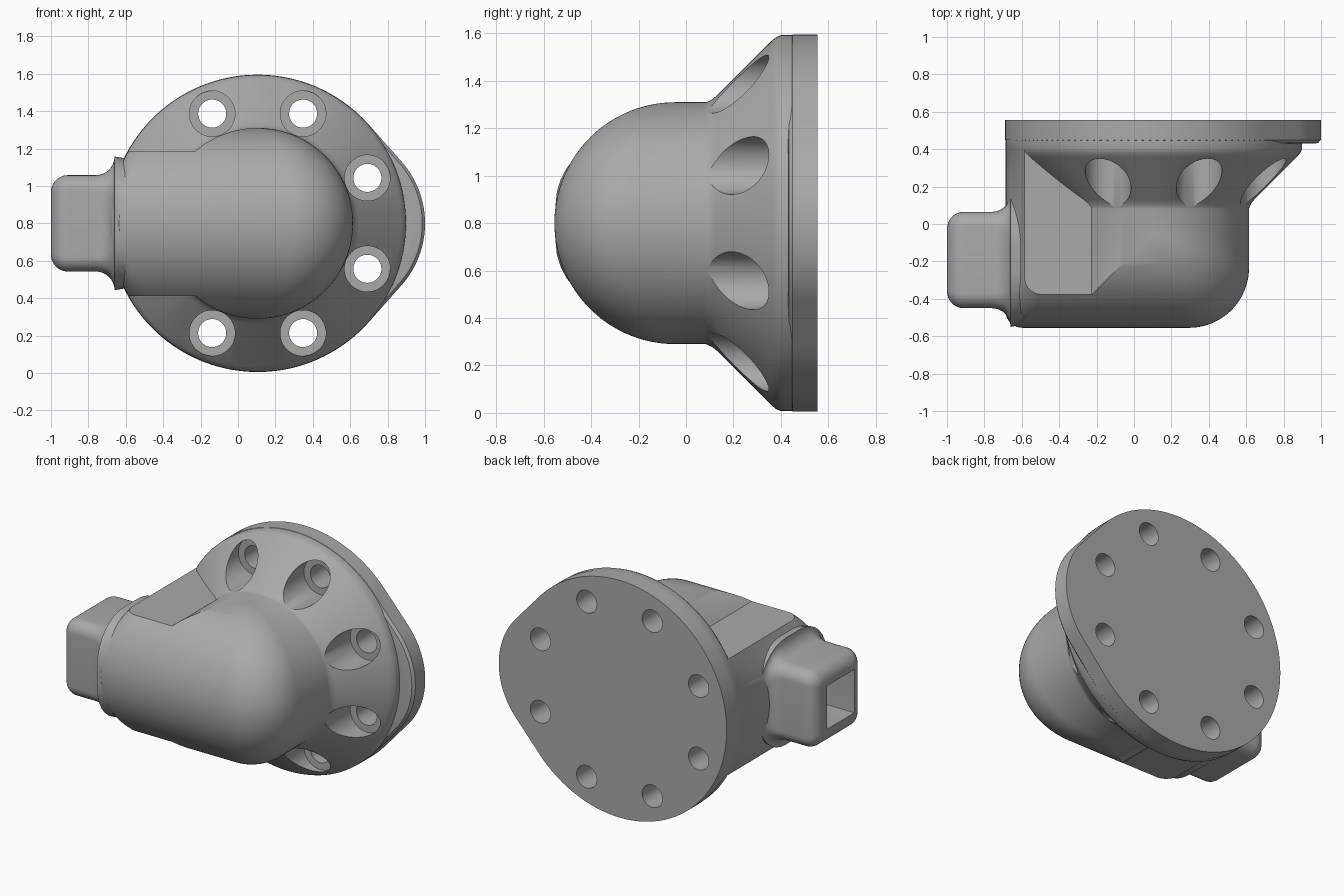
import bpy, bmesh
from math import sin, cos, pi, sqrt, radians

cube = bpy.data.objects.get("Cube")
if cube:
    bpy.data.objects.remove(cube)

CX, CZ = 0.105, 0.8          # main axis, running along y
DOME_R, FLANGE_R = 0.51, 0.795
DOME_Y = -0.045              # axis of the rounded front

metal = bpy.data.materials.new("cast_grey")
metal.use_nodes = True
GREY = (0.4, 0.4, 0.4, 1)
metal.diffuse_color = GREY
metal.node_tree.nodes["Principled BSDF"].inputs["Base Color"].default_value = GREY


def loft(name, rings, cap=True):
    """Skin a closed solid over rings of equal length."""
    bm = bmesh.new()
    loops = [[bm.verts.new(p) for p in ring] for ring in rings]
    n = len(loops[0])
    for a, b in zip(loops, loops[1:]):
        for i in range(n):
            j = (i + 1) % n
            bm.faces.new((a[i], a[j], b[j], b[i]))
    if cap:
        bm.faces.new(loops[0])
        bm.faces.new(loops[-1])
    bmesh.ops.remove_doubles(bm, verts=bm.verts, dist=1e-5)
    bmesh.ops.recalc_face_normals(bm, faces=bm.faces)
    mesh = bpy.data.meshes.new(name)
    bm.to_mesh(mesh)
    bm.free()
    mesh.materials.append(metal)
    ob = bpy.data.objects.new(name, mesh)
    bpy.context.collection.objects.link(ob)
    return ob


def arc(cx, cy, r, start, end, steps):
    """Points on an arc, angles in degrees."""
    angles = [radians(start + (end - start) * i / steps) for i in range(steps + 1)]
    return [(cx + r * cos(a), cy + r * sin(a)) for a in angles]


def turned(name, profile, x=CX, z=CZ, segments=128):
    """Solid of revolution about a y axis from (y, radius) pairs."""
    return loft(name, [[(px, y, pz) for px, pz in arc(x, z, r, 0, 360, segments)[:-1]]
                       for y, r in profile])


def combine(target, other, operation):
    mod = target.modifiers.new(operation, 'BOOLEAN')
    mod.operation, mod.solver, mod.object = operation, 'EXACT', other
    bpy.ops.object.select_all(action='DESELECT')
    bpy.context.view_layer.objects.active = target
    target.select_set(True)
    bpy.ops.object.modifier_apply(modifier=mod.name)
    bpy.data.objects.remove(other)


# Domed body with a flat-sided neck, stacked in horizontal slices
def slice_ring(z, neck):
    h = sqrt(max(DOME_R ** 2 - z ** 2, 0))
    left = CX - sqrt(0.792 ** 2 - z ** 2) if neck else CX - h
    right, front = CX + h, DOME_Y - h
    rl, rr = (0.09 if neck else 0), 0.63 * h
    pts = [(left, 0.45)]
    pts += arc(left + rl, front + rl, rl, 180, 270, 8)
    pts += arc(right - rr, front + rr, rr, 270, 360, 20)
    pts.append((right, 0.45))
    return [(x, y, CZ + z) for x, y in pts]


NECK_H = 0.388
outer = [NECK_H + (DOME_R - NECK_H) * sin(pi / 2 * i / 14) for i in range(15)]
inner = [NECK_H * i / 16 for i in range(-16, 17)]
rings = [slice_ring(-z, False) for z in reversed(outer)]
rings += [slice_ring(z, True) for z in inner]
rings += [slice_ring(z, False) for z in outer]
housing = loft("housing", rings, cap=False)

# Conical skirt with softened ends
skirt = turned("skirt", [(0.0, 0.48), (0.06, 0.505), (0.09, 0.512), (0.11, 0.522),
                         (0.13, 0.538), (0.36, 0.768), (0.38, 0.784), (0.4, 0.793),
                         (0.54, 0.793)])


# Mounting plate: large disc blended by tangents into a smaller lobe
def plate_ring(y, inset):
    pts = arc(CX, CZ, FLANGE_R - inset, 41.6, 318.4, 100)
    pts += arc(0.502, CZ, 0.498 - inset, -41.6, 41.6, 32)
    return [(x, y, z) for x, z in pts]


plate = loft("mounting_plate", [plate_ring(0.43, 0.035), plate_ring(0.434, 0.015),
                                plate_ring(0.45, 0.0), plate_ring(0.555, 0.0)])


# Square side port, rounded at the mouth and flared at the root
def port_ring(x, half, r, cy=-0.1925):
    c, pts = half - r, []
    for k, (sy, sz) in enumerate([(1, 1), (-1, 1), (-1, -1), (1, -1)]):
        pts += arc(cy + sy * c, CZ + sz * c, r, 90 * k, 90 * k + 90, 8)
    return [(x, y, z) for y, z in pts]


mouth = [port_ring(-0.91 - 0.09 * cos(a), 0.1675 + 0.09 * sin(a), 0.02 + 0.06 * sin(a))
         for a in [pi / 2 * i / 8 for i in range(9)]]
root = [port_ring(-0.76 + 0.1 * sin(a), 0.2575 + 0.1 * (1 - cos(a)), 0.08 + 0.2 * (1 - cos(a)))
        for a in [pi / 2 * i / 8 for i in range(9)]]
port = loft("side_port", mouth + root + [port_ring(-0.5, 0.33, 0.26)])

for part in (skirt, plate, port):
    combine(housing, part, 'UNION')

# Square port opening
opening = loft("opening_cutter", [port_ring(x, 0.145, 0.002, -0.21) for x in (-1.1, -0.5)])
combine(housing, opening, 'DIFFERENCE')

# Eight bolt holes; those clear of the neck are counterbored from the front
for k in range(8):
    a = radians(22.5 + 45 * k)
    x, z = CX + 0.635 * cos(a), CZ + 0.635 * sin(a)
    if k in (3, 4):
        steps = [(0.7, 0.075), (0.25, 0.075)]
    else:
        steps = [(0.7, 0.075), (0.375, 0.075), (0.375, 0.122), (-0.1, 0.122)]
    combine(housing, turned("bolt_cutter", steps, x, z, 48), 'DIFFERENCE')

bpy.ops.object.select_all(action='DESELECT')
housing.select_set(True)
bpy.context.view_layer.objects.active = housing
bpy.ops.object.shade_smooth_by_angle(angle=radians(28))
